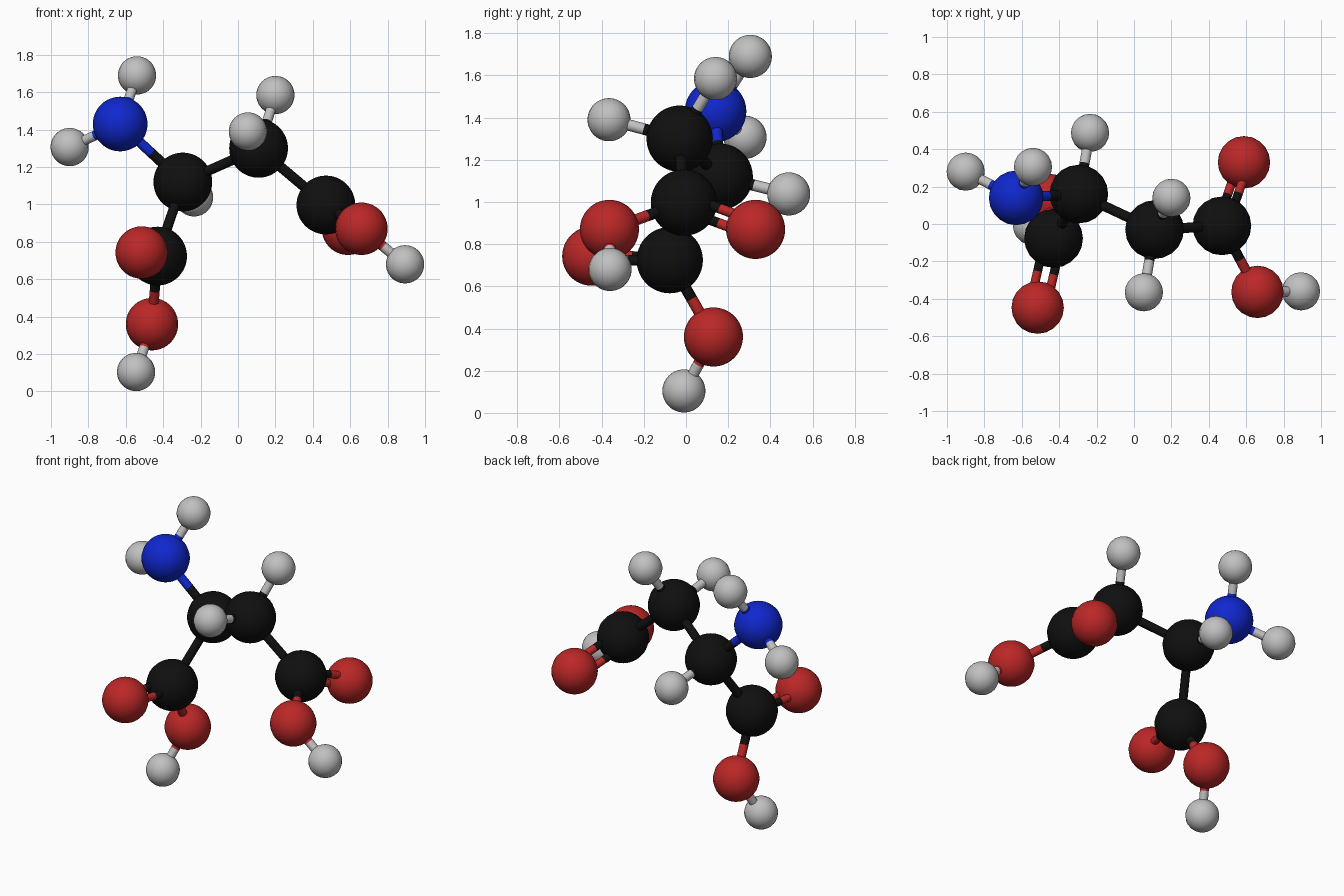
import bpy
from mathutils import Vector

cube = bpy.data.objects.get("Cube")
if cube:
    bpy.data.objects.remove(cube)


def make_material(name, rgb):
    mat = bpy.data.materials.new(name)
    mat.use_nodes = True
    colour = (*rgb, 1.0)
    mat.diffuse_color = colour
    bsdf = next(n for n in mat.node_tree.nodes if n.type == 'BSDF_PRINCIPLED')
    bsdf.inputs["Base Color"].default_value = colour
    return mat


# Element: ball radius and colour
ELEMENTS = {
    "carbon": (0.157, make_material("black", (0.005, 0.005, 0.005))),
    "nitrogen": (0.146, make_material("blue", (0.005, 0.02, 0.62))),
    "oxygen": (0.14, make_material("red", (0.5, 0.02, 0.02))),
    "hydrogen": (0.102, make_material("light_grey", (0.53, 0.53, 0.53))),
}

# Atom: element and centre
ATOMS = {
    "amine_nitrogen": ("nitrogen", (-0.63, 0.14, 1.43)),
    "amine_hydrogen_upper": ("hydrogen", (-0.54, 0.305, 1.69)),
    "amine_hydrogen_outer": ("hydrogen", (-0.90, 0.28, 1.307)),
    "alpha_carbon": ("carbon", (-0.295, 0.16, 1.12)),
    "alpha_hydrogen": ("hydrogen", (-0.235, 0.487, 1.038)),
    "beta_carbon": ("carbon", (0.11, -0.03, 1.30)),
    "beta_hydrogen_upper": ("hydrogen", (0.20, 0.14, 1.585)),
    "beta_hydrogen_front": ("hydrogen", (0.053, -0.365, 1.39)),
    "side_acid_carbon": ("carbon", (0.47, -0.01, 0.997)),
    "side_hydroxyl_oxygen": ("oxygen", (0.66, -0.363, 0.87)),
    "side_hydroxyl_hydrogen": ("hydrogen", (0.893, -0.36, 0.68)),
    "side_double_oxygen": ("oxygen", (0.588, 0.33, 0.87)),
    "lower_acid_carbon": ("carbon", (-0.43, -0.077, 0.724)),
    "lower_double_oxygen": ("oxygen", (-0.515, -0.447, 0.743)),
    "lower_hydroxyl_oxygen": ("oxygen", (-0.46, 0.13, 0.36)),
    "lower_hydroxyl_hydrogen": ("hydrogen", (-0.545, -0.01, 0.104)),
}

SINGLE_BONDS = [
    ("amine_nitrogen", "amine_hydrogen_upper"),
    ("amine_nitrogen", "amine_hydrogen_outer"),
    ("amine_nitrogen", "alpha_carbon"),
    ("alpha_carbon", "alpha_hydrogen"),
    ("alpha_carbon", "beta_carbon"),
    ("alpha_carbon", "lower_acid_carbon"),
    ("beta_carbon", "beta_hydrogen_upper"),
    ("beta_carbon", "beta_hydrogen_front"),
    ("beta_carbon", "side_acid_carbon"),
    ("side_acid_carbon", "side_hydroxyl_oxygen"),
    ("side_hydroxyl_oxygen", "side_hydroxyl_hydrogen"),
    ("lower_acid_carbon", "lower_hydroxyl_oxygen"),
    ("lower_hydroxyl_oxygen", "lower_hydroxyl_hydrogen"),
]

# Double bonds also name two neighbours that define the flat acid group
DOUBLE_BONDS = [
    ("side_acid_carbon", "side_double_oxygen", "beta_carbon", "side_hydroxyl_oxygen"),
    ("lower_acid_carbon", "lower_double_oxygen", "alpha_carbon", "lower_hydroxyl_oxygen"),
]


def centre(atom):
    return Vector(ATOMS[atom][1])


def finish(name, mat):
    obj = bpy.context.object
    obj.name = name
    obj.data.materials.append(mat)
    bpy.ops.object.shade_smooth_by_angle()


def rod(name, start, end, radius, mat):
    axis = end - start
    bpy.ops.mesh.primitive_cylinder_add(
        vertices=16, radius=radius, depth=axis.length, location=(start + end) / 2,
        rotation=axis.to_track_quat('Z', 'Y').to_euler())
    finish(name, mat)


def bond(a, b, radius, offset=Vector()):
    # Each half takes the colour of the atom it touches
    middle = (centre(a) + centre(b)) / 2 + offset
    for atom, other in ((a, b), (b, a)):
        rod(f"bond_{atom}_to_{other}", centre(atom) + offset, middle,
            radius, ELEMENTS[ATOMS[atom][0]][1])


# Atom balls
for name, (element, position) in ATOMS.items():
    radius, mat = ELEMENTS[element]
    bpy.ops.mesh.primitive_uv_sphere_add(
        segments=20, ring_count=32, radius=radius, location=position)
    finish(name, mat)

# Single bonds
for a, b in SINGLE_BONDS:
    bond(a, b, 0.027)

# Paired rods above and below the plane of each acid group
for a, b, n1, n2 in DOUBLE_BONDS:
    normal = (centre(n1) - centre(a)).cross(centre(n2) - centre(a)).normalized()
    for side in (-1, 1):
        bond(a, b, 0.024, normal * 0.045 * side)
